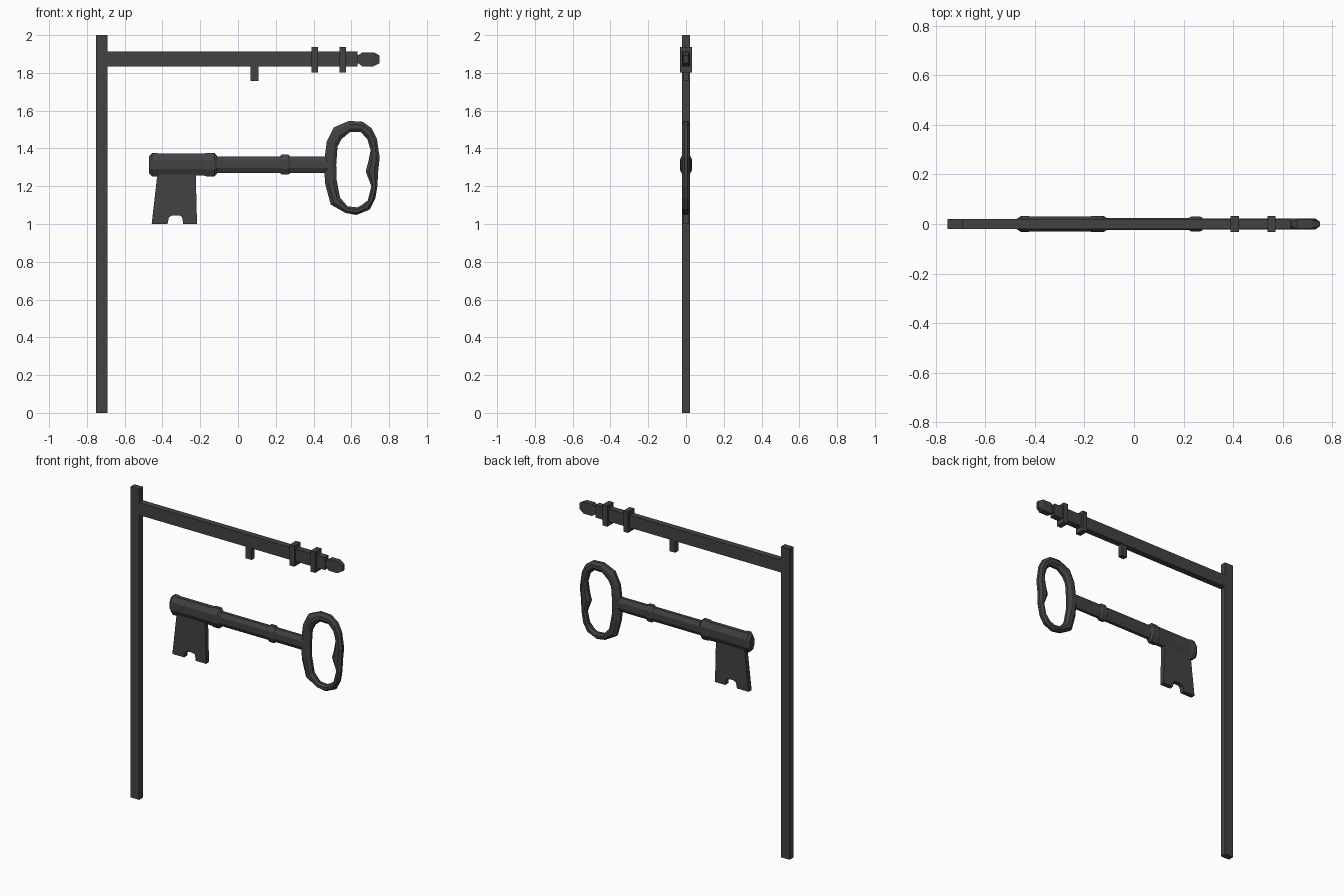
import bpy, bmesh, math

iron = bpy.data.materials.new("dark_iron")
iron.diffuse_color = (0.055, 0.055, 0.055, 1)


def make(name, bm):
    bmesh.ops.recalc_face_normals(bm, faces=bm.faces[:])
    me = bpy.data.meshes.new(name)
    bm.to_mesh(me)
    bm.free()
    me.materials.append(iron)
    ob = bpy.data.objects.new(name, me)
    bpy.context.collection.objects.link(ob)
    return ob


def box(name, x0, x1, y, z0, z1):
    bm = bmesh.new()
    bmesh.ops.create_cube(bm, size=1)
    for v in bm.verts:
        v.co = ((x0 + x1) / 2 + v.co.x * (x1 - x0), v.co.y * 2 * y,
                (z0 + z1) / 2 + v.co.z * (z1 - z0))
    return make(name, bm)


def lathe_x(name, profile, zc, sides):
    """Flat-topped faceted bar along x; profile rows are (x, half height, half depth)."""
    bm = bmesh.new()
    k = 1 / math.cos(math.pi / sides)
    rings = []
    for x, h, d in profile:
        ang = [(i + 0.5) * 2 * math.pi / sides for i in range(sides)]
        rings.append([bm.verts.new((x, k * d * math.cos(a), zc + k * h * math.sin(a))) for a in ang])
    for a, b in zip(rings, rings[1:]):
        for i in range(sides):
            j = (i + 1) % sides
            bm.faces.new((a[i], a[j], b[j], b[i]))
    bm.faces.new(rings[0])
    bm.faces.new(rings[-1])
    return make(name, bm)


# Post and bracket
box("post", -0.752, -0.69, 0.02, 0, 2)
box("arm", -0.69, 0.632, 0.02, 1.833, 1.913)
box("hanging_tab", 0.066, 0.108, 0.016, 1.756, 1.835)
for i, x in enumerate((0.39, 0.538)):
    box(f"arm_collar_{i + 1}", x, x + 0.034, 0.032, 1.803, 1.937)
lathe_x("arm_finial", [(0.625, 0.022, 0.011), (0.637, 0.022, 0.011), (0.658, 0.037, 0.018),
                       (0.718, 0.037, 0.018), (0.75, 0.02, 0.01)], 1.872, 4)

# Key stem, barrel and ring
ZK = 1.314
lathe_x("key_barrel", [(-0.472, 0.045, 0.022), (-0.455, 0.062, 0.033), (-0.43, 0.062, 0.033),
                       (-0.42, 0.058, 0.03), (-0.18, 0.058, 0.03), (-0.165, 0.063, 0.033),
                       (-0.125, 0.063, 0.033), (-0.11, 0.045, 0.025)], ZK, 8)
lathe_x("key_shaft", [(-0.12, 0.044, 0.025), (0.48, 0.044, 0.022)], ZK, 8)
lathe_x("key_ring", [(0.222, 0.044, 0.025), (0.232, 0.053, 0.03),
                     (0.266, 0.053, 0.03), (0.276, 0.044, 0.025)], ZK, 8)

# Key bit with notch
outline = [(-0.425, 1.28), (-0.457, 1.0), (-0.373, 1.0), (-0.366, 1.035), (-0.35, 1.045),
           (-0.31, 1.045), (-0.296, 1.037), (-0.29, 1.0), (-0.217, 1.0), (-0.224, 1.28)]
bm = bmesh.new()
face = bm.faces.new([bm.verts.new((x, -0.015, z)) for x, z in outline])
ext = bmesh.ops.extrude_face_region(bm, geom=[face])
for v in ext["geom"]:
    if isinstance(v, bmesh.types.BMVert):
        v.co.y = 0.015
make("key_bit", bm)

# Key bow: paired outer and inner outline points, bevelled section
outer = [(0.587, 1.546), (0.66, 1.541), (0.708, 1.507), (0.735, 1.453), (0.75, 1.352), (0.742, 1.278),
         (0.738, 1.2), (0.727, 1.135), (0.697, 1.077), (0.628, 1.048), (0.57, 1.058), (0.491, 1.103),
         (0.462, 1.21), (0.454, 1.314), (0.47, 1.437), (0.507, 1.511)]
inner = [(0.592, 1.486), (0.65, 1.486), (0.685, 1.45), (0.702, 1.39), (0.69, 1.33), (0.676, 1.278),
         (0.706, 1.2), (0.687, 1.125), (0.655, 1.1), (0.632, 1.088), (0.58, 1.093), (0.54, 1.14),
         (0.522, 1.235), (0.52, 1.314), (0.527, 1.41), (0.548, 1.45)]
section = [(0, -0.009), (0.3, -0.022), (0.7, -0.022), (1, -0.009),
           (1, 0.009), (0.7, 0.022), (0.3, 0.022), (0, 0.009)]
bm = bmesh.new()
loops = [[bm.verts.new((o[0] + (p[0] - o[0]) * t, y, o[1] + (p[1] - o[1]) * t))
          for t, y in section] for o, p in zip(outer, inner)]
for i, a in enumerate(loops):
    b = loops[(i + 1) % len(loops)]
    for j in range(8):
        k = (j + 1) % 8
        bm.faces.new((a[j], a[k], b[k], b[j]))
make("key_bow", bm)
